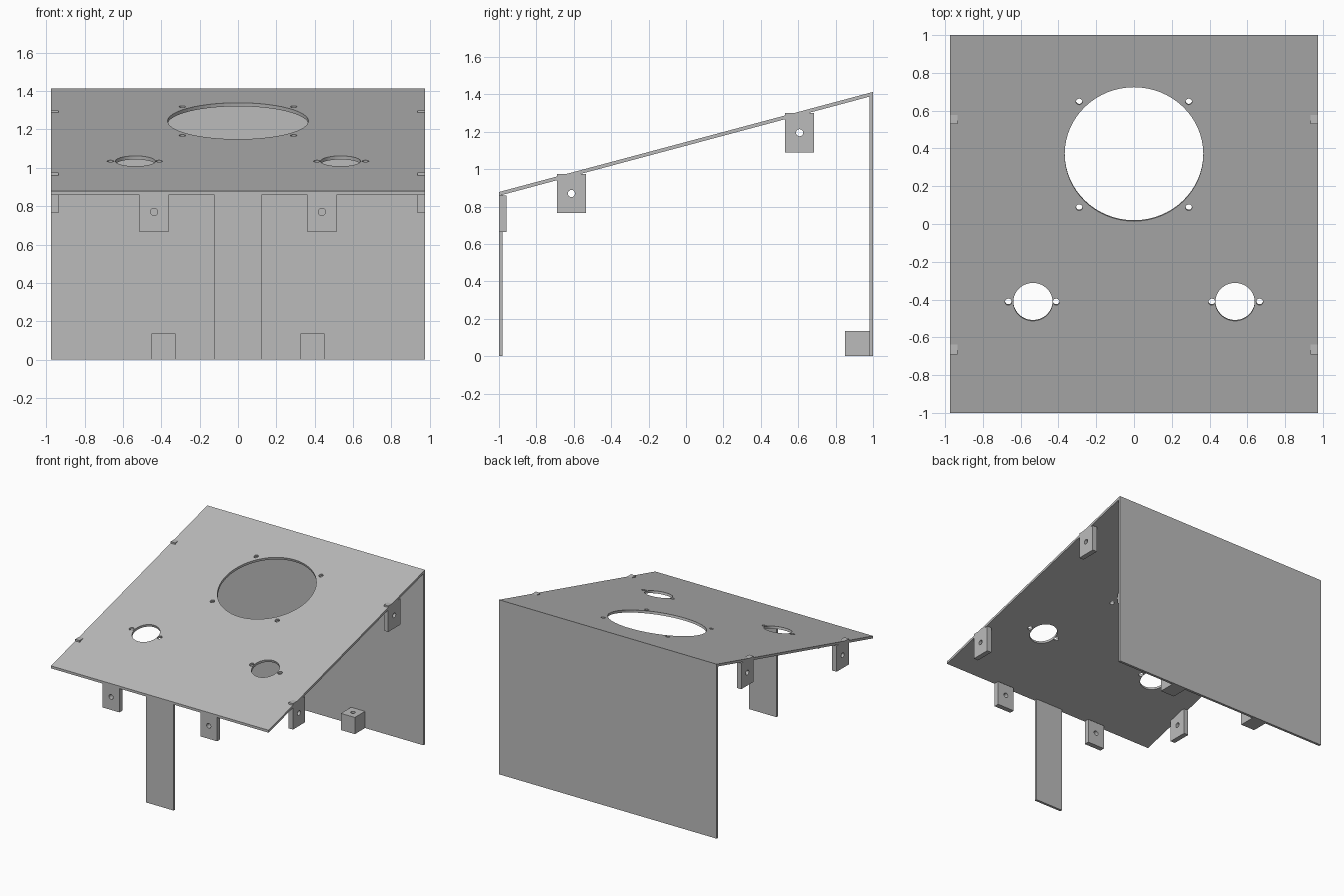
import bpy, bmesh, math
from mathutils import Vector, Matrix

cube = bpy.data.objects.get("Cube")
if cube:
    bpy.data.objects.remove(cube, do_unlink=True)

GREY = (0.5, 0.5, 0.5, 1)
mat = bpy.data.materials.new("plain grey")
mat.use_nodes = True
mat.diffuse_color = GREY
mat.node_tree.nodes["Principled BSDF"].inputs["Base Color"].default_value = GREY

HALF_W, WALL, TAB = 0.975, 0.02, 0.04
FRONT_Z, BACK_Z, DROP = 0.878, 1.413, 0.02
SLOPE = (BACK_Z - FRONT_Z) / 2
TILT = math.atan(SLOPE)


def top_z(y):
    return FRONT_Z + SLOPE * (y + 1)


def add_object(name, bm):
    bmesh.ops.recalc_face_normals(bm, faces=bm.faces[:])
    mesh = bpy.data.meshes.new(name)
    bm.to_mesh(mesh)
    bm.free()
    mesh.materials.append(mat)
    obj = bpy.data.objects.new(name, mesh)
    bpy.context.scene.collection.objects.link(obj)
    return obj


def prism(name, x0, x1, profile):
    """Extrude a (y, z) profile along x."""
    bm = bmesh.new()
    face = bm.faces.new([bm.verts.new((x0, y, z)) for y, z in profile])
    ext = bmesh.ops.extrude_face_region(bm, geom=[face])
    moved = [v for v in ext["geom"] if isinstance(v, bmesh.types.BMVert)]
    bmesh.ops.translate(bm, vec=(x1 - x0, 0, 0), verts=moved)
    return add_object(name, bm)


def box(name, x0, x1, y0, y1, z0, z1):
    return prism(name, x0, x1, [(y0, z0), (y1, z0), (y1, z1), (y0, z1)])


def drill(obj, holes, depth, rotation):
    """Cut round holes, given as (centre, radius), all along one axis."""
    bm = bmesh.new()
    for centre, radius in holes:
        bmesh.ops.create_cone(
            bm, cap_ends=True, segments=64 if radius > 0.05 else 24,
            radius1=radius, radius2=radius, depth=depth,
            matrix=Matrix.Translation(Vector(centre)) @ rotation)
    cutter = add_object("hole_cutter", bm)
    cutter.hide_render = True
    mod = obj.modifiers.new("holes", "BOOLEAN")
    mod.operation, mod.solver, mod.object = "DIFFERENCE", "EXACT", cutter
    bpy.context.view_layer.update()
    graph = bpy.context.evaluated_depsgraph_get()
    obj.data = bpy.data.meshes.new_from_object(obj.evaluated_get(graph))
    obj.modifiers.clear()
    bpy.data.objects.remove(cutter, do_unlink=True)


ALONG_X = Matrix.Rotation(math.pi / 2, 4, "Y")
ALONG_Y = Matrix.Rotation(math.pi / 2, 4, "X")
ALONG_Z = Matrix.Identity(4)
ALONG_TILT = Matrix.Rotation(TILT, 4, "X")

# Sloping top panel with one large and two small openings and screw holes
panel = prism("top_panel", -HALF_W, HALF_W, [
    (-1, FRONT_Z - DROP), (1, BACK_Z - DROP), (1, BACK_Z), (-1, FRONT_Z)])
spots = [(0, 0.372, 0.367)]
for s in (-1, 1):
    spots += [(s * 0.29, 0.65, 0.017), (s * 0.29, 0.09, 0.017),
              (s * 0.535, -0.41, 0.104),
              (s * 0.665, -0.41, 0.018), (s * 0.412, -0.41, 0.018)]
drill(panel, [((x, y, top_z(y) - DROP / 2), r) for x, y, r in spots], 0.2, ALONG_TILT)

# Back wall and narrow front leg, both meeting the underside of the panel
for name, half, y0, y1 in (("back_wall", HALF_W, 1 - WALL, 1),
                           ("front_leg", 0.123, -1, -1 + WALL)):
    prism(name, -half, half, [(y0, 0), (y1, 0), (y1, top_z(y1) - DROP),
                              (y0, top_z(y0) - DROP)])

for side, s in (("left", 1), ("right", -1)):
    # Mounting tabs along the side edges, their upper corners poking through
    for place, y0, z0 in (("front", -0.69, 0.765), ("rear", 0.53, 1.09)):
        tab = box(f"{side}_{place}_side_tab", s * HALF_W, s * (HALF_W - TAB),
                  y0, y0 + 0.155, z0, z0 + 0.21)
        drill(tab, [((s * HALF_W, y0 + 0.0775, z0 + 0.105), 0.019)], 0.2, ALONG_X)

    # Mounting tabs under the front edge
    tab = box(f"{side}_front_tab", s * 0.362, s * 0.513, -1, -1 + TAB, 0.665, 0.86)
    drill(tab, [((s * 0.4375, -1, 0.77), 0.019)], 0.2, ALONG_Y)

    # Foot blocks on the inside of the back wall, with a blind hole on top
    block = box(f"{side}_foot_block", s * 0.327, s * 0.452, 0.85, 1 - WALL, 0, 0.135)
    drill(block, [((s * 0.39, 0.915, 0.135), 0.017)], 0.2, ALONG_Z)
